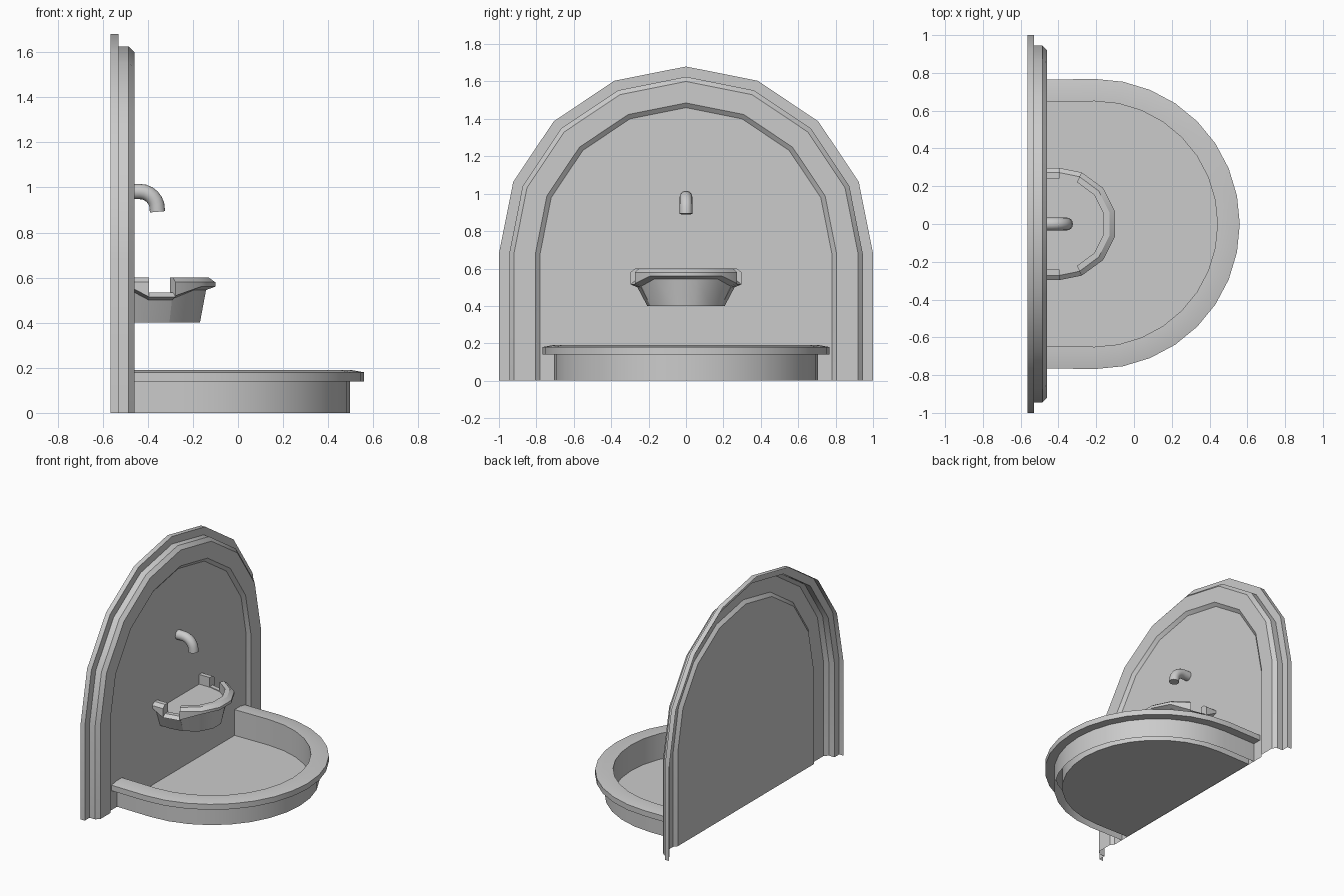
import bpy, bmesh
from math import sin, cos, pi, radians

if "Cube" in bpy.data.objects:
    bpy.data.objects.remove(bpy.data.objects["Cube"])

WALL = -0.48  # x of the recessed back panel


def loft(name, rings, cap_columns=(), cap_rings=(), closed=False, smooth=None, face_x=False):
    """Skin a list of point rings; optionally fill columns or rings with one face."""
    bm = bmesh.new()
    v = [[bm.verts.new(p) for p in ring] for ring in rings]
    n = len(rings[0])
    for a, b in zip(v, v[1:]):
        for j in range(n if closed else n - 1):
            k = (j + 1) % n
            bm.faces.new((a[j], a[k], b[k], b[j]))
    for c in cap_columns:
        bm.faces.new([r[c] for r in v])
    for c in cap_rings:
        bm.faces.new(v[c])
    bmesh.ops.remove_doubles(bm, verts=bm.verts[:], dist=1e-5)
    bmesh.ops.recalc_face_normals(bm, faces=bm.faces[:])
    if face_x:
        bm.normal_update()
        panel = max(bm.faces, key=lambda f: f.calc_area())
        if panel.normal.x < 0:
            bmesh.ops.reverse_faces(bm, faces=bm.faces[:])
    me = bpy.data.meshes.new(name)
    bm.to_mesh(me)
    bm.free()
    ob = bpy.data.objects.new(name, me)
    bpy.context.collection.objects.link(ob)
    if smooth:
        bpy.ops.object.select_all(action='DESELECT')
        ob.select_set(True)
        bpy.context.view_layer.objects.active = ob
        bpy.ops.object.shade_smooth_by_angle(angle=radians(smooth))
    return ob


# Arched back: stepped moulding around a recessed panel
def arch(r, x):
    pts = [(x, r * cos(i * pi / 8), 0.68 + r * sin(i * pi / 8)) for i in range(9)]
    return [(x, r, 0)] + pts + [(x, -r, 0)]


moulding = [(1, -.565), (1, -.53), (.945, -.53), (.945, -.485),
            (.92, -.46), (.805, -.46), (.78, WALL)]
loft("arched_back", [arch(r, x) for r, x in moulding], cap_rings=(-1,),
     smooth=28, face_x=True)

# Large half-round basin: overhanging rim, open foot, flat floor
basin = [(.705, 0), (.705, .14), (.768, .14), (.768, .18), (.712, .19), (.65, .19), (.65, .003)]
rings = [[(WALL, r - .004, z) for r, z in basin]]
for i in range(17):
    a = pi / 2 - i * pi / 16
    rings.append([(-.208 + r * cos(a), r * sin(a), z) for r, z in basin])
rings.append([(WALL, -r + .004, z) for r, z in basin])
loft("large_basin", rings, cap_columns=(-1,), smooth=30)


# Small bowl on the wall, lip notched on both sides: (radius, height, forward stretch)
def bowl(under, top):
    return [(.207, .40, .025), (.26, under, 0), (.297, under + .015, .005),
            (.297, top - .02, .005), (.272, top, 0), (.24, top, 0), (.24, .53, 0)]


def bowl_ring(deg, prof):
    a = radians(deg)
    return [(-.395 + (r + s) * cos(a), r * sin(a), z) for r, z, s in prof]


high, low, dip = bowl(.545, .60), bowl(.50, .535), bowl(.50, .60)
half = [[(WALL, r, z) for r, z, s in high],
        bowl_ring(90, dip), bowl_ring(90, low), bowl_ring(67, low),
        bowl_ring(67, bowl(.505, .60)), bowl_ring(40, high), bowl_ring(13, high)]
mirrored = [[(x, -y, z) for x, y, z in ring] for ring in reversed(half)]
loft("small_bowl", half + mirrored, cap_columns=(0, -1), smooth=30)

# Bent water spout
path = [(WALL, .982, 0), (-.436, .982, 0)]
path += [(-.436 + .078 * sin(t), .904 + .078 * cos(t), t)
         for t in [i * pi / 12 for i in range(1, 7)]]
path[-1] = (-.357, .892, radians(85))
spout = []
for x, z, t in path:
    spout.append([(x + .034 * sin(t) * cos(u), .034 * sin(u), z + .034 * cos(t) * cos(u))
                  for u in [k * pi / 8 for k in range(16)]])
loft("spout", spout, cap_rings=(-1,), closed=True, smooth=40)
